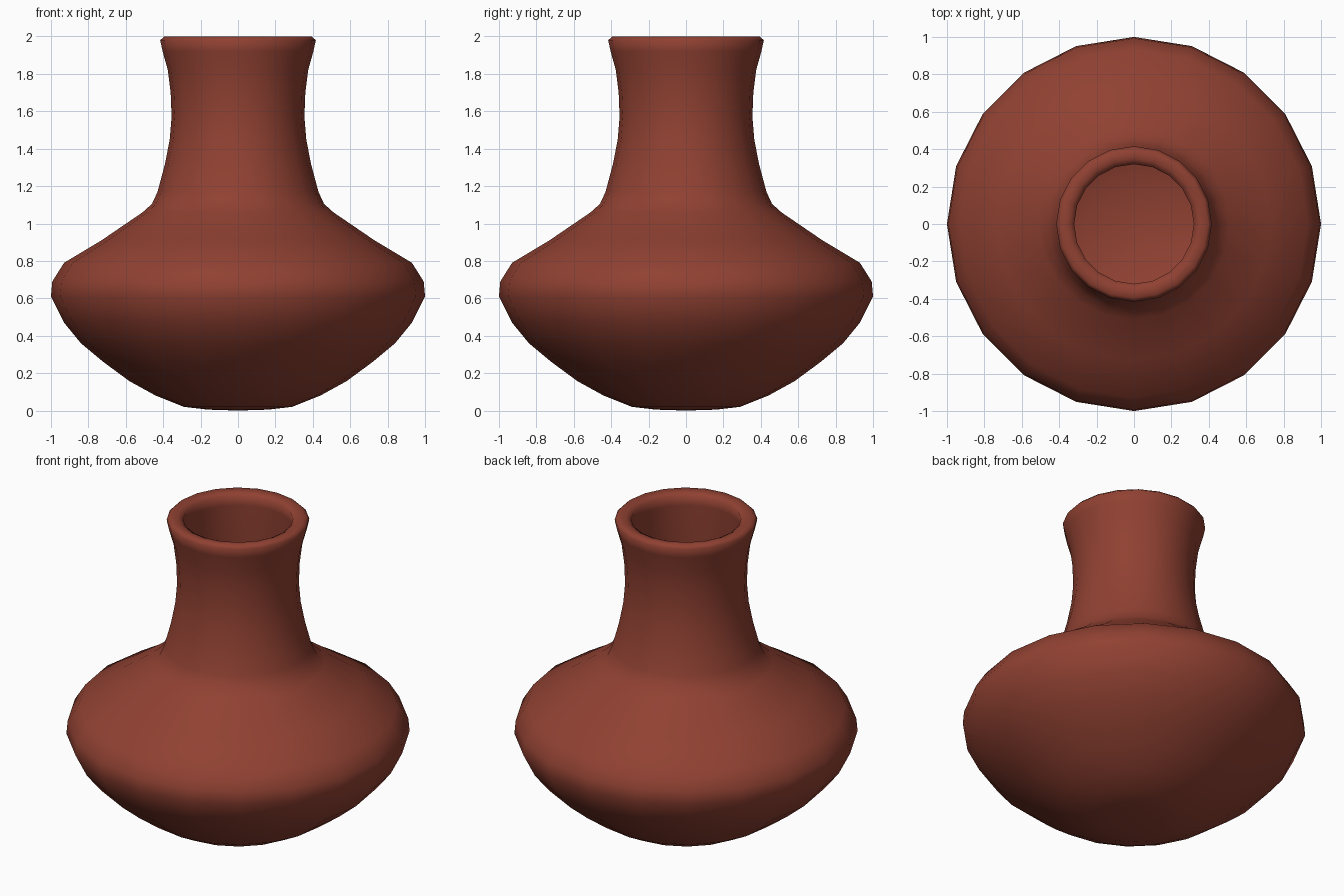
import bpy, bmesh, math

if "Cube" in bpy.data.objects:
    bpy.data.objects.remove(bpy.data.objects["Cube"])

SIDES = 20

# Outer wall from base to rim (radius, height)
outer = [(0.0, 0.0), (0.16, 0.005), (0.29, 0.02), (0.44, 0.08), (0.58, 0.157),
         (0.72, 0.26), (0.84, 0.36), (0.93, 0.47), (1.0, 0.61), (0.993, 0.69),
         (0.93, 0.79), (0.73, 0.91), (0.51, 1.06), (0.46, 1.105), (0.43, 1.17),
         (0.39, 1.32), (0.365, 1.45), (0.355, 1.57), (0.36, 1.70), (0.375, 1.82),
         (0.403, 1.92), (0.416, 1.98), (0.395, 2.0)]
# Rolled lip and hollow inside, from rim down to the floor
inner = [(0.35, 1.995), (0.32, 1.98), (0.323, 1.92), (0.328, 1.57), (0.36, 1.32), (0.41, 1.13),
         (0.48, 1.03), (0.70, 0.87), (0.90, 0.75), (0.955, 0.62), (0.88, 0.47),
         (0.69, 0.29), (0.42, 0.12), (0.27, 0.06), (0.0, 0.045)]

bm = bmesh.new()
rings = []
for r, z in outer + inner:
    if r == 0.0:
        rings.append([bm.verts.new((0, 0, z))])
    else:
        rings.append([bm.verts.new((r * math.cos(2 * math.pi * i / SIDES),
                                    r * math.sin(2 * math.pi * i / SIDES), z))
                      for i in range(SIDES)])

# Skin neighbouring rings, with fans at the two poles
for a, b in zip(rings, rings[1:]):
    for i in range(SIDES):
        j = (i + 1) % SIDES
        if len(a) == 1:
            bm.faces.new((a[0], b[j], b[i]))
        elif len(b) == 1:
            bm.faces.new((a[i], a[j], b[0]))
        else:
            bm.faces.new((a[i], a[j], b[j], b[i]))
bmesh.ops.recalc_face_normals(bm, faces=bm.faces)
for f in bm.faces:
    f.smooth = True

mesh = bpy.data.meshes.new("vase")
bm.to_mesh(mesh)
bm.free()

clay = bpy.data.materials.new("terracotta")
clay.diffuse_color = (0.28, 0.053, 0.032, 1)
clay.use_nodes = True
clay.node_tree.nodes["Principled BSDF"].inputs["Base Color"].default_value = clay.diffuse_color
mesh.materials.append(clay)
vase = bpy.data.objects.new("vase", mesh)
bpy.context.collection.objects.link(vase)
